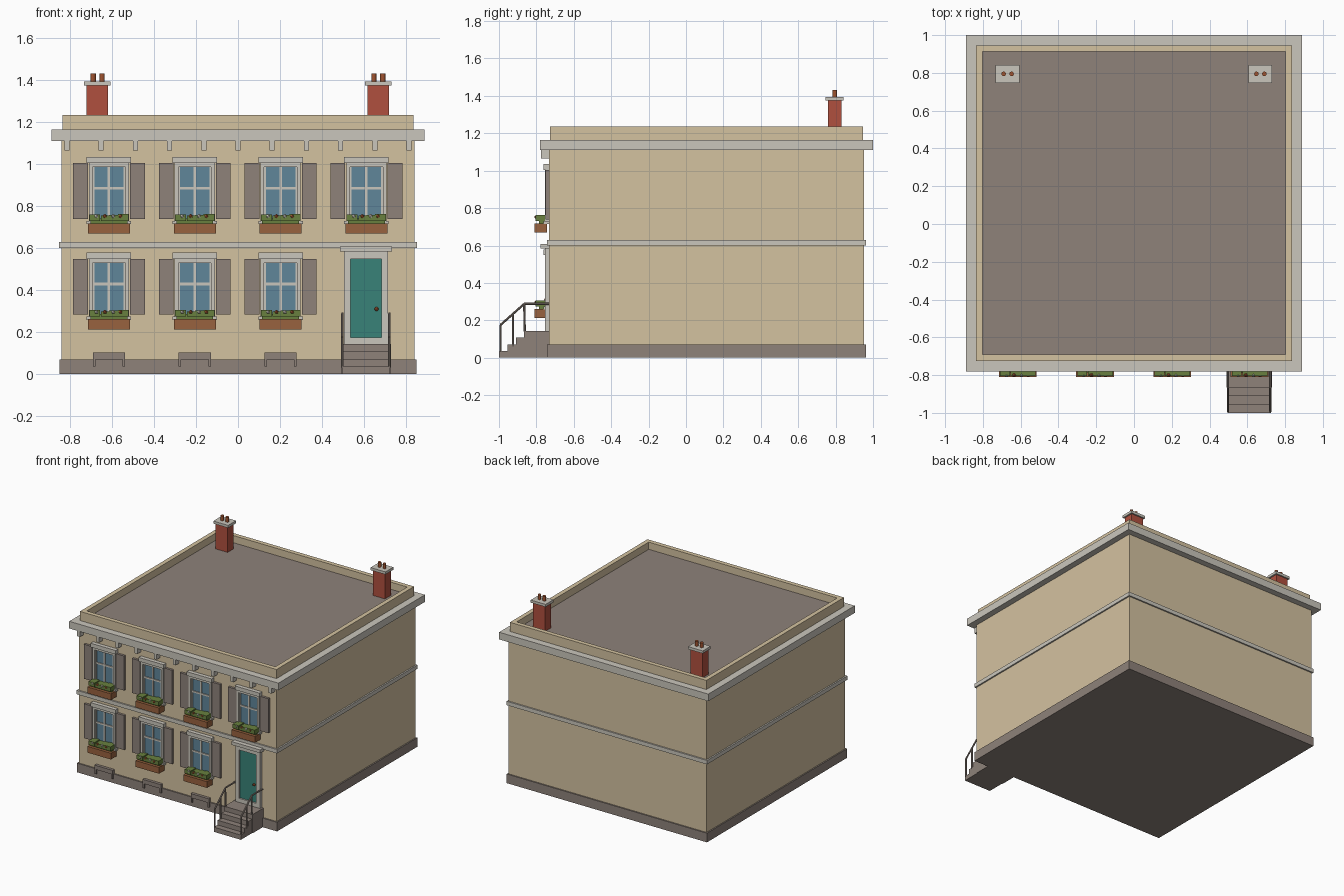
import bpy, bmesh, math
from mathutils import Matrix, Vector

cube = bpy.data.objects.get("Cube")
if cube:
    bpy.data.objects.remove(cube)


def material(name, rgb):
    """Flat material from an sRGB colour."""
    col = [(c / 255 / 12.92 if c < 11 else ((c / 255 + 0.055) / 1.055) ** 2.4) for c in rgb] + [1]
    m = bpy.data.materials.new(name)
    m.use_nodes = True
    m.diffuse_color = col
    m.node_tree.nodes["Principled BSDF"].inputs["Base Color"].default_value = col
    return m


stucco = material("cream stucco", (212, 194, 160))
trim = material("pale stone", (202, 198, 188))
slate = material("grey slate", (142, 130, 122))
glass = material("blue glass", (96, 134, 154))
teal = material("teal paint", (56, 130, 120))
wood = material("brown wood", (152, 98, 62))
leaf = material("leaf green", (104, 128, 62))
brick = material("red brick", (176, 80, 62))
clay = material("fired clay", (160, 84, 48))


def finish(name, bm, mat):
    me = bpy.data.meshes.new(name)
    bm.to_mesh(me)
    bm.free()
    me.materials.append(mat)
    ob = bpy.data.objects.new(name, me)
    bpy.context.collection.objects.link(ob)
    return ob


def add_box(bm, x, y, z):
    """Box from three (low, high) ranges."""
    r = (x, y, z)
    mid = Matrix.Translation([(a + b) / 2 for a, b in r])
    bmesh.ops.create_cube(bm, size=1, matrix=mid @ Matrix.Diagonal([b - a for a, b in r] + [1]))


def boxes(name, mat, *ranges):
    bm = bmesh.new()
    for r in ranges:
        add_box(bm, *r)
    return finish(name, bm, mat)


def rods(name, mat, segments, radius, sides=8):
    """Straight round bars between pairs of points."""
    bm = bmesh.new()
    for a, b in segments:
        a, b = Vector(a), Vector(b)
        rot = (b - a).to_track_quat('Z', 'Y').to_matrix().to_4x4()
        bmesh.ops.create_cone(bm, cap_ends=True, segments=sides, radius1=radius, radius2=radius,
                              depth=(b - a).length, matrix=Matrix.Translation((a + b) / 2) @ rot)
    return finish(name, bm, mat)


# Main block: square plan centred behind the steps
CY = 0.11
FRONT = CY - 0.842


def slab(name, mat, half, z):
    return boxes(name, mat, ((-half, half), (CY - half, CY + half), z))


slab("walls", stucco, 0.842, (0.03, 1.13))
slab("plinth", slate, 0.852, (0, 0.07))
slab("string_course", trim, 0.853, (0.6, 0.63))
slab("cornice", trim, 0.89, (1.11, 1.165))

# Parapet with a sunken roof deck
bm = bmesh.new()
add_box(bm, (-0.836, 0.836), (CY - 0.836, CY + 0.836), (1.14, 1.235))
bm.normal_update()
top = [f for f in bm.faces if f.normal.z > 0.9]
bmesh.ops.inset_region(bm, faces=top, thickness=0.048)
deck = bmesh.ops.extrude_face_region(bm, geom=top)
bmesh.ops.delete(bm, geom=top, context='FACES_ONLY')
bmesh.ops.translate(bm, vec=(0, 0, -0.055),
                    verts=[v for v in deck["geom"] if isinstance(v, bmesh.types.BMVert)])
for f in deck["geom"]:
    if isinstance(f, bmesh.types.BMFace):
        f.material_index = 1
parapet = finish("parapet", bm, stucco)
parapet.data.materials.append(slate)

# Brackets under the front cornice
boxes("cornice_brackets", trim,
      *[((x - 0.012, x + 0.012), (FRONT - 0.042, FRONT), (1.065, 1.115))
        for x in [i * 0.163 for i in range(-5, 6)]])

# Chimneys
for side, x in (("right", -0.67), ("left", 0.668)):
    y = 0.795
    boxes(side + "_chimney_stack", brick, ((x - 0.051, x + 0.051), (y - 0.037, y + 0.037), (1.17, 1.378)))
    boxes(side + "_chimney_cap", trim, ((x - 0.063, x + 0.063), (y - 0.048, y + 0.048), (1.375, 1.395)))
    rods(side + "_chimney_pots", clay,
         [((x + d, y, 1.39), (x + d, y, 1.432)) for d in (-0.02, 0.022)], 0.012, 12)


def window(tag, x, z):
    """Sash window with shutters and planter; z is the base of the planter."""
    def r(a, b, lo, hi, near, far=0.0):
        return ((x + a, x + b), (FRONT - near, FRONT - far + 0.002), (z + lo, z + hi))
    boxes(tag + "_glass", glass, r(-0.085, 0.085, 0.05, 0.325, 0.006))
    boxes(tag + "_frame", trim,
          r(-0.096, -0.078, 0.05, 0.336, 0.022), r(0.078, 0.096, 0.05, 0.336, 0.022),
          r(-0.078, 0.078, 0.317, 0.336, 0.022),
          r(-0.106, 0.106, 0.335, 0.365, 0.03),
          r(-0.106, 0.106, 0.045, 0.06, 0.03))
    boxes(tag + "_glazing_bars", trim,
          r(-0.006, 0.006, 0.06, 0.318, 0.013), r(-0.078, 0.078, 0.21, 0.222, 0.013),
          r(-0.078, -0.07, 0.06, 0.318, 0.013), r(0.07, 0.078, 0.06, 0.318, 0.013))
    boxes(tag + "_shutters", slate,
          *[r(a, a + 0.07, 0.07, 0.335, 0.018) for a in (-0.171, 0.101)])
    # Planter, foliage and blooms
    boxes(tag + "_planter", wood, r(-0.1, 0.1, 0, 0.048, 0.077, 0.012))
    boxes(tag + "_foliage", leaf,
          r(-0.088, 0.088, 0.045, 0.072, 0.055, 0.02),
          *[r(a, a + 0.052, 0.06, 0.083 + h, 0.073, 0.012)
            for a, h in ((-0.094, 0.008), (-0.038, 0.002), (0.0, 0.006), (0.042, 0.01))])
    for name, mat, spots in (("red_blooms", clay, (-0.02, 0.055)), ("white_blooms", trim, (-0.06, 0.02))):
        bm = bmesh.new()
        for d in spots:
            bmesh.ops.create_icosphere(bm, subdivisions=1, radius=0.011,
                                       matrix=Matrix.Translation((x + d, FRONT - 0.068, z + 0.082)))
        finish(tag + "_" + name, bm, mat)


COLUMNS = [-0.615, -0.206, 0.203, 0.612]
for i, x in enumerate(COLUMNS):
    window("upper_window_%d" % (i + 1), x, 0.67)
    if i < 3:
        window("lower_window_%d" % (i + 1), x, 0.213)
        # Cellar window hoods
        boxes("cellar_vent_%d" % (i + 1), slate,
              ((x - 0.077, x + 0.077), (FRONT - 0.022, FRONT), (0.07, 0.102)),
              ((x - 0.077, x - 0.065), (FRONT - 0.022, FRONT), (0.035, 0.075)),
              ((x + 0.065, x + 0.077), (FRONT - 0.022, FRONT), (0.035, 0.075)))

# Front door
DX = 0.61
boxes("door_surround", trim,
      ((DX - 0.105, DX - 0.073), (FRONT - 0.022, FRONT), (0.14, 0.585)),
      ((DX + 0.073, DX + 0.105), (FRONT - 0.022, FRONT), (0.14, 0.585)),
      ((DX - 0.075, DX + 0.075), (FRONT - 0.022, FRONT), (0.547, 0.585)),
      ((DX - 0.075, DX + 0.075), (FRONT - 0.022, FRONT), (0.14, 0.175)),
      ((DX - 0.123, DX + 0.123), (FRONT - 0.045, FRONT), (0.583, 0.608)))
boxes("door_leaf", teal, ((DX - 0.076, DX + 0.076), (FRONT - 0.01, FRONT), (0.17, 0.55)))
bm = bmesh.new()
bmesh.ops.create_icosphere(bm, subdivisions=2, radius=0.01,
                           matrix=Matrix.Translation((DX + 0.05, FRONT - 0.016, 0.31)))
finish("door_knob", bm, clay)

# Entrance steps: each tread runs back to the wall
boxes("entrance_steps", slate,
      *[((DX - 0.115, DX + 0.115), (-1 + 0.045 * i, FRONT), (0.036 * i, 0.036 * (i + 1))) for i in range(4)],
      ((DX - 0.12, DX + 0.12), (-0.865, FRONT), (0, 0.144)))

# Handrails on both sides
for side, x in (("right", DX - 0.112), ("left", DX + 0.112)):
    low, knee, end = (x, -0.992, 0.175), (x, -0.865, 0.288), (x, FRONT, 0.288)
    middle = (x, -0.925, 0.235)
    rods(side + "_handrail", slate,
         [(low, knee), (knee, end), ((x, -0.992, 0.03), low),
          ((x, -0.925, 0.06), middle), ((x, -0.862, 0.14), knee)], 0.006)
